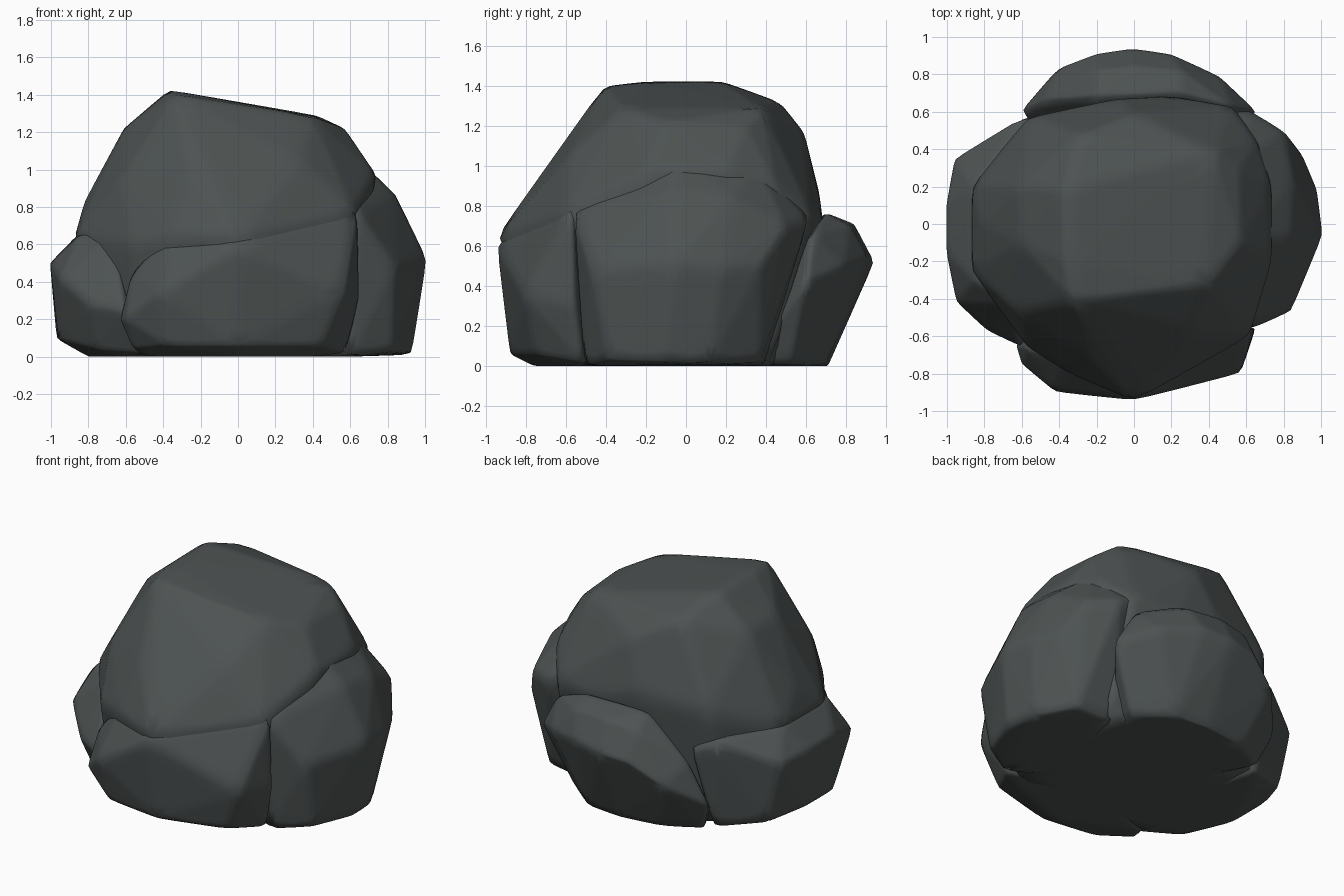
import bpy, bmesh

stone = bpy.data.materials.new("dark grey stone")
stone.diffuse_color = (0.075, 0.086, 0.085, 1)


def rock(name, points):
    """Chiselled stone: convex hull of corner points with softly worn edges."""
    bm = bmesh.new()
    for p in points:
        bm.verts.new(p)
    bmesh.ops.convex_hull(bm, input=bm.verts[:])
    loose = [v for v in bm.verts if not v.link_faces]
    bmesh.ops.delete(bm, geom=loose, context='VERTS')
    bmesh.ops.recalc_face_normals(bm, faces=bm.faces[:])
    me = bpy.data.meshes.new(name)
    bm.to_mesh(me)
    bm.free()
    me.materials.append(stone)
    ob = bpy.data.objects.new(name, me)
    bpy.context.collection.objects.link(ob)
    for p in me.polygons:
        p.use_smooth = True
    sub = ob.modifiers.new("fine mesh", 'SUBSURF')
    sub.subdivision_type = 'SIMPLE'
    sub.levels = sub.render_levels = 3
    worn = ob.modifiers.new("worn edges", 'SMOOTH')
    worn.factor = 0.5
    worn.iterations = 2
    return ob


# tall central boulder
rock("main_boulder", [
    (-.33, -.41, 1.40), (-.36, -.2, 1.425), (-.37, .18, 1.425), (-.3, .47, 1.32),
    (.40, -.32, 1.285), (.42, .38, 1.29), (.57, -.1, 1.22), (.56, .3, 1.2),
    (0, .59, 1.17), (-.1, .67, .85), (.2, .685, .75), (-.57, .57, .8), (.53, .63, .75),
    (-.61, -.1, 1.22), (-.61, .2, 1.22), (-.87, .2, .65), (-.87, -.25, .65), (-.82, 0, .83),
    (-.62, -.47, .95), (-.25, -.7, .98), (0, -.95, .64), (.33, -.58, 1.06), (.62, -.6, .77),
    (-.57, -.66, .6), (-.35, -.8, .65), (.74, -.2, .97), (.74, .2, .97), (.66, .45, .9),
    (-.6, -.5, 0), (.57, -.5, 0), (.55, .42, 0), (-.57, .47, 0), (0, .5, 0), (0, -.6, 0)])

# stones leaning against each side
rock("front_stone", [
    (-.63, -.65, .2), (-.6, -.75, .2), (-.42, -.9, .35), (0, -.945, .6), (.57, -.8, .35),
    (-.57, -.66, .45), (-.38, -.72, .65), (.64, -.57, .78), (.05, -.87, .66), (.65, -.56, .3),
    (-.56, -.66, .04), (-.38, -.83, .06), (0, -.88, .06), (.45, -.76, .06), (.58, -.52, .02),
    (-.5, -.5, 0), (0, -.76, 0), (.4, -.6, 0), (.4, -.45, .9), (0, -.4, .6), (0, -.3, 0)])

rock("back_stone", [
    (0, .94, .52), (-.2, .91, .5), (-.41, .83, .36), (.2, .91, .54), (.46, .79, .5),
    (.66, .6, .42), (-.2, .68, .755), (.25, .7, .765), (0, .84, .71), (.25, .82, .7),
    (-.2, .82, .68), (.52, .63, .66), (-.48, .66, .48),
    (-.6, .61, .2), (-.52, .55, 0), (.46, .52, 0), (0, .71, 0), (.25, .69, 0), (-.3, .67, 0),
    (0, .4, .4), (-.4, .3, 0), (.4, .3, 0)])

rock("left_stone", [
    (-1.005, .1, .5), (-1.005, -.15, .5), (-.96, .35, .48), (-.95, -.42, .42), (-.79, -.57, .28),
    (-.6, -.66, .25), (-.85, -.3, .65), (-.86, .2, .65), (-.67, -.42, .67), (-.6, .57, .62),
    (-.97, .1, .1), (-.96, -.2, .09), (-.86, .36, .06), (-.77, -.45, .04), (-.5, -.57, .02),
    (-.55, .5, 0), (-.8, 0, 0), (-.7, .3, 0), (-.65, -.4, 0), (-.45, .6, .55), (-.4, -.3, 0)])

# right stone rises into the boulder's flank
rock("right_stone", [
    (1.01, -.06, .52), (.98, .18, .49), (.9, .37, .5), (.84, -.47, .48), (.64, -.56, .76),
    (.84, -.07, .87), (.85, .22, .84), (.8, .5, .7), (.62, .61, .72), (.36, -.5, 1.0),
    (.6, -.07, 1.1), (.6, .35, 1.02), (.5, .6, .78),
    (.93, -.1, .02), (.91, .12, .01), (.83, -.39, .03), (.6, -.51, 0), (.76, .37, .02),
    (.5, .39, 0), (.4, 0, 0), (.4, -.4, 0)])
